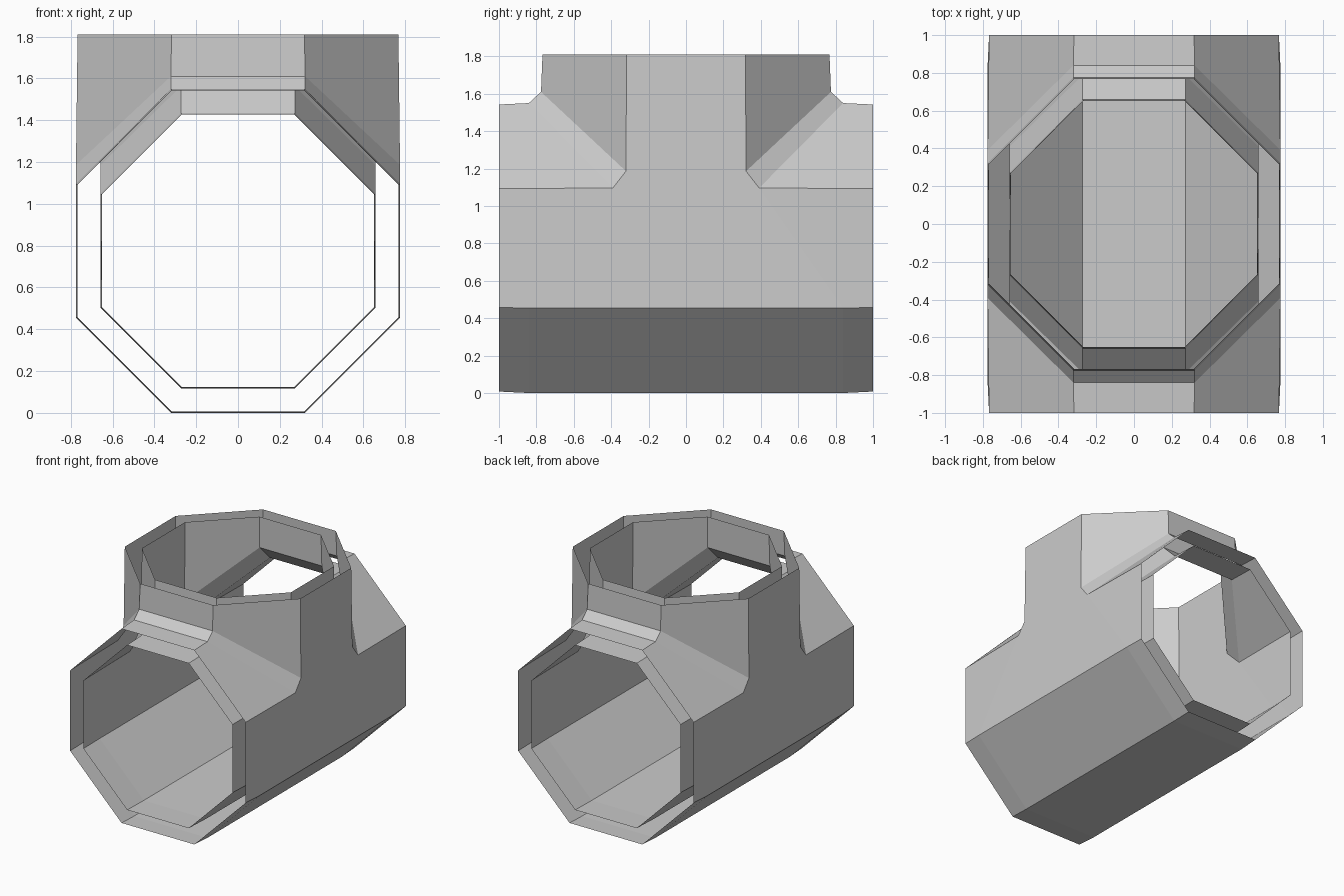
import bpy

if "Cube" in bpy.data.objects:
    bpy.data.objects.remove(bpy.data.objects["Cube"])

CENTRE, TOP, END = 0.775, 1.81, 1.0   # pipe axis height, branch top, pipe end


def tee_shell(name, r, a, d, e, d2, e2, inward=False):
    """Quarter of an octagonal tee shell, mirrored in x and y.
    r: half width, a: half side length, d/e and d2/e2: chamfer at the joint."""
    c, k = CENTRE, 0.99                # k: slight taper at the open ends
    R, A, m = r * k, a * k, r + e
    v = {
        # branch rim
        "T0": (0, R, TOP), "T1": (A, R, TOP), "T2": (R, A, TOP), "T3": (R, 0, TOP),
        # chamfer, upper and lower edge
        "U0": (0, r, c + r + d), "U1": (a, r, c + r + d), "U2": (r, a, c + a + d2),
        "L0": (0, m, c + r), "L1": (a, m, c + r), "L2": (r, a + e2, c + a),
        # main pipe end
        "E0": (0, END, c + R), "E1": (A, END, c + R), "E2": (R, END, c + A),
        "E3": (R, END, c - A), "E4": (A, END, c - R), "E5": (0, END, c - R),
        # start of taper, and middle of pipe
        "M3": (r, m, c - a), "M4": (a, m, c - r), "M5": (0, m, c - r),
        "C3": (r, 0, c - a), "C4": (a, 0, c - r), "C5": (0, 0, c - r),
    }
    faces = ["T0 T1 U1 U0", "T1 T2 U2 U1",                    # branch walls
             "U0 U1 L1 L0", "U1 U2 L2 L1",                    # chamfer
             "L0 L1 E1 E0", "L1 L2 E2 E1",                    # upper pipe
             "T2 T3 C3 M3 L2 U2", "L2 M3 E3 E2",              # side wall
             "M3 M4 E4 E3", "M4 M5 E5 E4",                    # lower taper
             "C3 C4 M4 M3", "C4 C5 M5 M4"]                    # lower pipe
    idx = {key: i for i, key in enumerate(v)}
    polys = [[idx[n] for n in f.split()] for f in faces]
    if inward:
        polys = [p[::-1] for p in polys]
    mesh = bpy.data.meshes.new(name)
    mesh.from_pydata(list(v.values()), [], polys)
    obj = bpy.data.objects.new(name, mesh)
    bpy.context.collection.objects.link(obj)
    mirror = obj.modifiers.new("mirror", "MIRROR")
    mirror.use_axis = (True, True, False)
    return obj


# Outer and inner skins, open at all three mouths with no rim between them
tee_shell("outer_pipe", 0.775, 0.321, 0.06, 0.065, 0.09, 0.07)
tee_shell("inner_pipe", 0.658, 0.272, 0.13, 0.13, 0.138, 0.138, inward=True)
